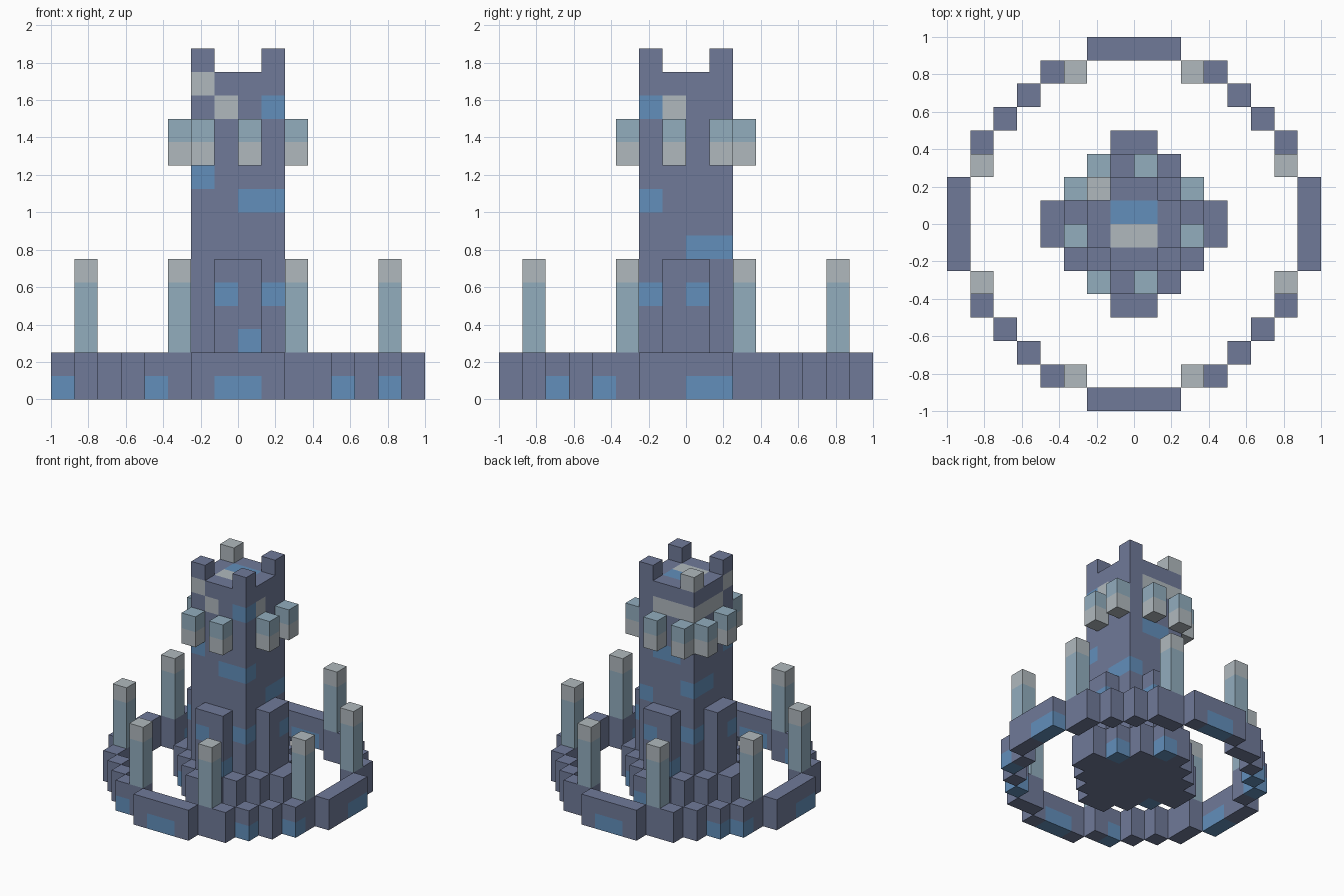
import bpy, bmesh
from mathutils import Vector

if "Cube" in bpy.data.objects:
    bpy.data.objects.remove(bpy.data.objects["Cube"])

U = 0.125  # block size


def srgb(*rgb):
    return [(((c / 255) + 0.055) / 1.055) ** 2.4 for c in rgb] + [1.0]


def material(name, colour):
    mat = bpy.data.materials.new(name)
    mat.use_nodes = True
    mat.diffuse_color = colour
    bsdf = mat.node_tree.nodes["Principled BSDF"]
    bsdf.inputs["Base Color"].default_value = colour
    bsdf.inputs["Roughness"].default_value = 0.9
    return mat


STONE, BLUE, TEAL, GREY = range(4)
MATERIALS = [
    material("slate_stone", srgb(112, 122, 153)),
    material("blue_stone", srgb(98, 143, 187)),
    material("pale_teal", srgb(146, 173, 190)),
    material("light_grey", srgb(176, 185, 190)),
]


def mirrored(cells):
    """Mirror block columns of one quadrant into all four."""
    return {(x, y) for i, j in cells for x in (i, -1 - i) for y in (j, -1 - j)}


def turned(cells):
    """Add the same blocks turned half way round the vertical axis."""
    return set(cells) | {(-1 - i, -1 - j, k) for i, j, k in cells}


def columns(plan, low, high):
    return {(i, j, k) for i, j in plan for k in range(low, high)}


def build(name, cells, colour):
    """Make one mesh of unit blocks, keeping only the outer faces."""
    bm = bmesh.new()
    verts = {}

    def vert(p):
        key = tuple(round(c) for c in p)
        if key not in verts:
            verts[key] = bm.verts.new(Vector(key) * U)
        return verts[key]

    for cell in sorted(cells):
        for axis in range(3):
            for side in (0, 1):
                near = list(cell)
                near[axis] += 2 * side - 1
                if tuple(near) in cells:
                    continue
                a, b, corner = Vector(), Vector(), Vector(cell)
                corner[axis] += side
                a[(axis + 1) % 3] = 1
                b[(axis + 2) % 3] = 1
                loop = [corner, corner + a, corner + a + b, corner + b]
                if not side:
                    loop.reverse()
                face = bm.faces.new([vert(p) for p in loop])
                face.material_index = colour(cell)
    mesh = bpy.data.meshes.new(name)
    bm.to_mesh(mesh)
    bm.free()
    for mat in MATERIALS:
        mesh.materials.append(mat)
    obj = bpy.data.objects.new(name, mesh)
    bpy.context.collection.objects.link(obj)
    return obj


def patched(blue, grey=()):
    return lambda c: BLUE if c in blue else GREY if c in grey else STONE


# Outer ring wall with blue stones at its foot
ring = mirrored([(7, 0), (7, 1), (6, 2), (6, 3), (5, 4),
                 (4, 5), (3, 6), (2, 6), (1, 7), (0, 7)])
ring_blue = turned([(-1, -8, 0), (0, -8, 0), (7, 0, 0), (7, 1, 0)])
ring_blue |= {(-4, -7, 0), (4, -6, 0), (6, -4, 0), (-6, 4, 0), (-7, 3, 0)}
build("ring_wall", columns(ring, 0, 2), patched(ring_blue))

# Stepped round base under the tower
quadrant = [(i, j) for i in range(4) for j in range(4) if i + j <= 3]
base_blue = {(2, 1, 0), (0, 3, 0), (-3, -2, 0)}
build("tower_base", columns(mirrored(quadrant), 0, 2), patched(base_blue))

# Tower shaft with corner merlons
shaft = mirrored([(i, j) for i in (0, 1) for j in (0, 1)])
merlons = mirrored([(1, 1)])
shaft_blue = turned([(1, -2, 4)])
shaft_blue |= {(1, 0, 6), (1, 1, 6), (0, -2, 8), (1, -2, 8), (-2, -2, 9),
               (1, -2, 12), (-2, 1, 7), (-2, 0, 7), (-1, 1, 9), (0, 1, 9),
               (-1, 0, 13), (0, 0, 13)}
shaft_grey = {(i, 1, 12) for i in (-2, -1, 0)} | {(-2, j, 12) for j in (-1, 0)}
shaft_grey |= {(-2, -2, 13), (-1, -2, 12), (1, -1, 12), (-1, -1, 13),
               (0, -1, 13), (-2, 1, 14)}
build("tower", columns(shaft, 2, 14) | columns(merlons, 14, 15),
      patched(shaft_blue, shaft_grey))

# Buttress on each side of the tower
buttress_blue = turned([(-1, -3, 4), (0, -3, 2), (2, 0, 4)])
for side, plan in {
    "front": [(-1, -3), (0, -3)], "back": [(-1, 2), (0, 2)],
    "left": [(2, -1), (2, 0)], "right": [(-3, -1), (-3, 0)],
}.items():
    build(side + "_buttress", columns(plan, 2, 6), patched(buttress_blue))

# Pillars standing on the ring
for n, spot in enumerate(sorted(mirrored([(6, 2), (2, 6)]))):
    build(f"ring_pillar_{n + 1}", columns([spot], 2, 6),
          lambda c: GREY if c[2] == 5 else TEAL)

# Blocks jutting from the top of the tower
lamps = [(i, j) for i in (-2, 0) for j in (-3, 2)]
lamps += [(i, j) for i in (-3, 2) for j in (-1, 1)]
for n, spot in enumerate(lamps):
    build(f"tower_bracket_{n + 1}", columns([spot], 10, 12),
          lambda c: TEAL if c[2] == 11 else GREY)
